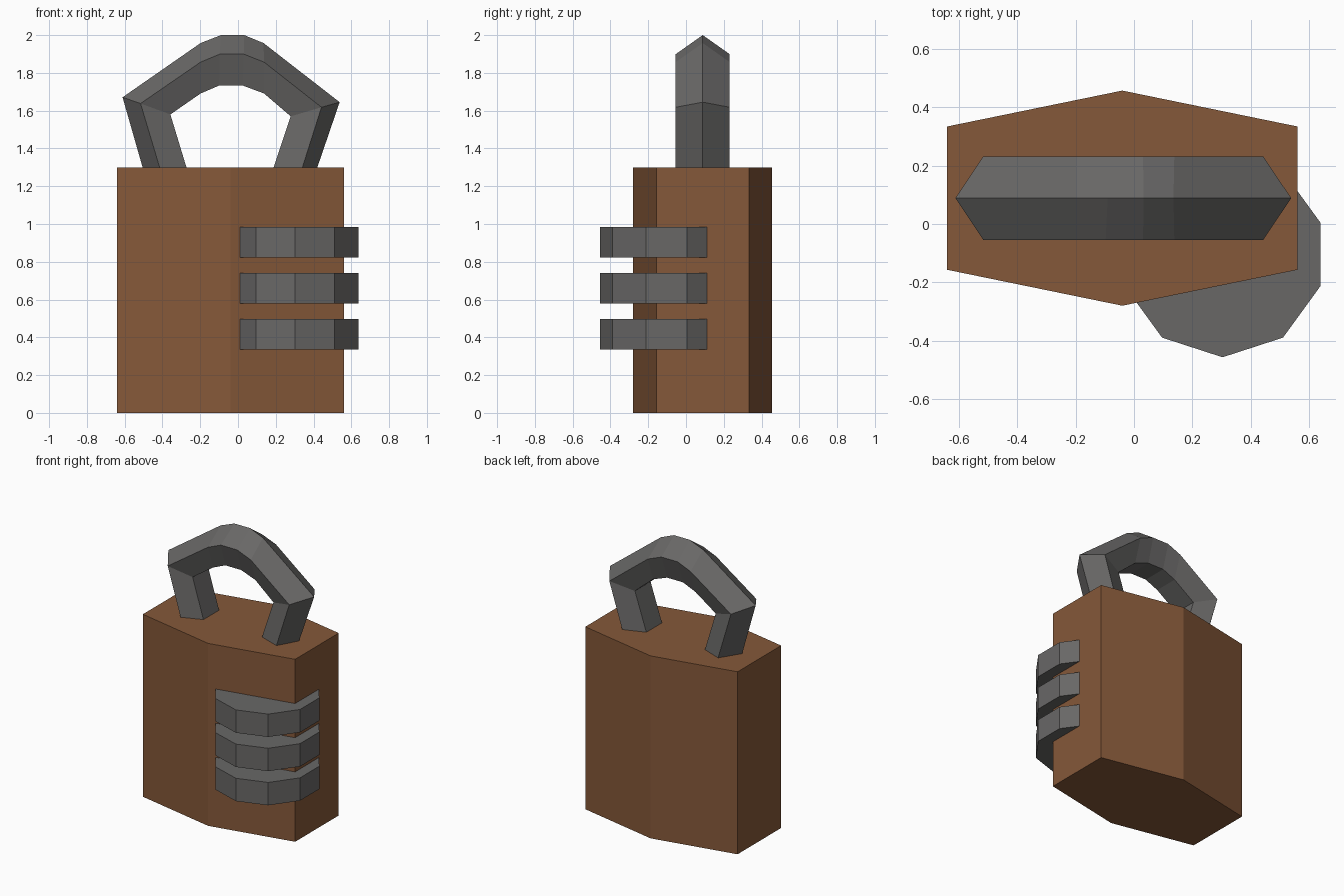
import bpy, bmesh, math

if "Cube" in bpy.data.objects:
    bpy.data.objects.remove(bpy.data.objects["Cube"])


def material(name, color):
    m = bpy.data.materials.new(name)
    m.diffuse_color = (*color, 1)
    m.use_nodes = True
    m.node_tree.nodes["Principled BSDF"].inputs["Base Color"].default_value = m.diffuse_color
    return m


BROWN = material("brown body", (0.235, 0.098, 0.041))
GREY = material("dark grey metal", (0.140, 0.137, 0.134))


def loft(name, rings, mat):
    """Skin a list of equal-sized closed rings and cap both ends."""
    bm = bmesh.new()
    vs = [[bm.verts.new(p) for p in ring] for ring in rings]
    n = len(rings[0])
    for a, b in zip(vs, vs[1:]):
        for i in range(n):
            j = (i + 1) % n
            bm.faces.new((a[i], a[j], b[j], b[i]))
    bm.faces.new(vs[0])
    bm.faces.new(vs[-1])
    bmesh.ops.recalc_face_normals(bm, faces=bm.faces)
    me = bpy.data.meshes.new(name)
    bm.to_mesh(me)
    bm.free()
    me.materials.append(mat)
    ob = bpy.data.objects.new(name, me)
    bpy.context.collection.objects.link(ob)
    return ob


def prism(name, outline, z0, z1, mat):
    return loft(name, [[(x, y, z) for x, y in outline] for z in (z0, z1)], mat)


# Body: elongated hexagonal block
CX, CY = -0.04, 0.0885
hexagon = [(CX + x, CY + y) for x, y in
           ((-0.6, 0.245), (0, 0.368), (0.6, 0.245),
            (0.6, -0.245), (0, -0.368), (-0.6, -0.245))]
prism("lock_body", hexagon, 0, 1.3, BROWN)

# Three ten-sided dials set into the front right corner
decagon = [(0.303 + 0.352 * math.cos(math.radians(36 * i - 90)),
            -0.104 + 0.352 * math.sin(math.radians(36 * i - 90))) for i in range(10)]
for i in range(3):
    z = 0.335 + 0.2435 * i
    prism(f"dial_{i + 1}", decagon, z, z + 0.163, GREY)

# Shackle: pentagonal bar, given by its outer ridge, side edges and inner face
outer = [(-0.505, 1.3), (-0.611, 1.671), (-0.198, 1.958), (-0.09, 2.0),
         (0.033, 2.0), (0.135, 1.958), (0.538, 1.645), (0.42, 1.3)]
side = [(-0.415, 1.3), (-0.516, 1.638), (-0.198, 1.857), (-0.097, 1.899),
        (0.031, 1.899), (0.138, 1.857), (0.442, 1.618), (0.341, 1.3)]
inner = [(-0.273, 1.3), (-0.358, 1.58), (-0.198, 1.691), (-0.1, 1.733),
         (0.025, 1.733), (0.138, 1.691), (0.279, 1.57), (0.189, 1.3)]
rings = [[(o[0], CY, o[1]),
          (s[0], CY + 0.143, s[1]), (n[0], CY + 0.088, n[1]),
          (n[0], CY - 0.088, n[1]), (s[0], CY - 0.143, s[1])]
         for o, s, n in zip(outer, side, inner)]
loft("shackle", rings, GREY)
